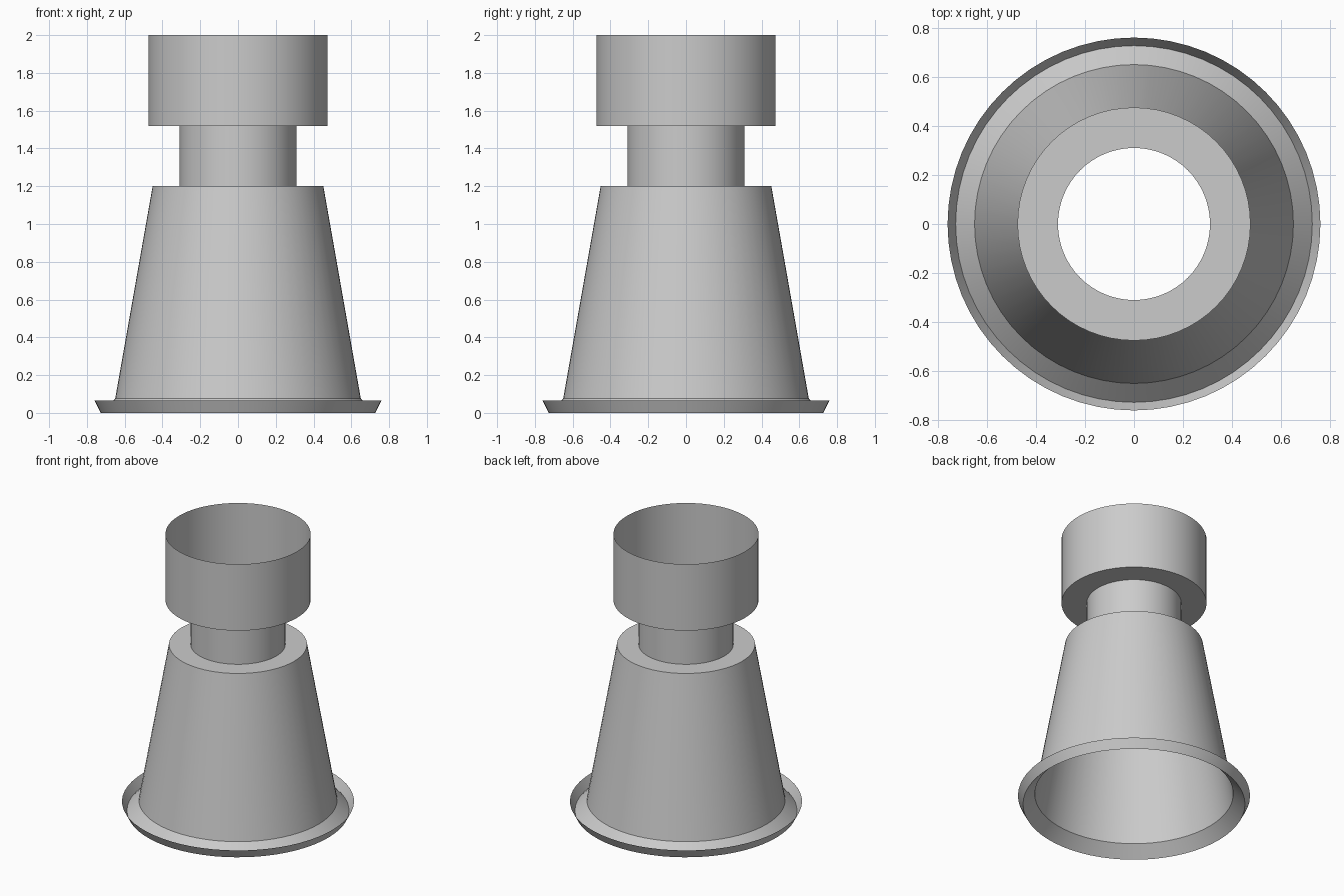
import bpy, bmesh, math
from mathutils import Matrix

cube = bpy.data.objects.get("Cube")
if cube:
    bpy.data.objects.remove(cube, do_unlink=True)

SEGMENTS = 64

grey = bpy.data.materials.new("plain_grey")
grey.use_nodes = True
colour = (0.6, 0.6, 0.6, 1)
grey.diffuse_color = colour
grey.node_tree.nodes["Principled BSDF"].inputs["Base Color"].default_value = colour


def lathe(name, profile):
    """Revolve an open (radius, height) profile around z as a thin sheet."""
    bm = bmesh.new()
    verts = [bm.verts.new((r, 0, z)) for r, z in profile]
    edges = [bm.edges.new(pair) for pair in zip(verts, verts[1:])]
    bmesh.ops.spin(bm, geom=verts + edges, cent=(0, 0, 0), axis=(0, 0, 1),
                   angle=math.tau, steps=SEGMENTS, use_merge=True)
    bmesh.ops.remove_doubles(bm, verts=bm.verts, dist=1e-4)
    bm.normal_update()
    # Point the sheet outwards, judged by its first steep face
    side = max(bm.faces, key=lambda f: f.calc_area())
    if side.normal.xy.dot(side.calc_center_median().xy) < 0:
        bmesh.ops.reverse_faces(bm, faces=bm.faces)
    mesh = bpy.data.meshes.new(name)
    bm.to_mesh(mesh)
    bm.free()
    mesh.materials.append(grey)
    obj = bpy.data.objects.new(name, mesh)
    bpy.context.collection.objects.link(obj)
    bpy.ops.object.select_all(action="DESELECT")
    obj.select_set(True)
    bpy.context.view_layer.objects.active = obj
    bpy.ops.object.shade_smooth_by_angle(angle=math.radians(30))
    return obj


# Upturned rim and sloping foot
lathe("base_flange", [(0.76, 0.065), (0.727, 0), (0.65, 0.077)])
# Tapered body with its flat shoulder
lathe("tapered_body", [(0.65, 0.077), (0.452, 1.2), (0.31, 1.2)])
# Narrow open neck
lathe("neck", [(0.31, 1.2), (0.31, 1.52)])
# Open cup with a ring-shaped floor
lathe("top_cup", [(0.31, 1.52), (0.475, 1.52), (0.475, 2)])
